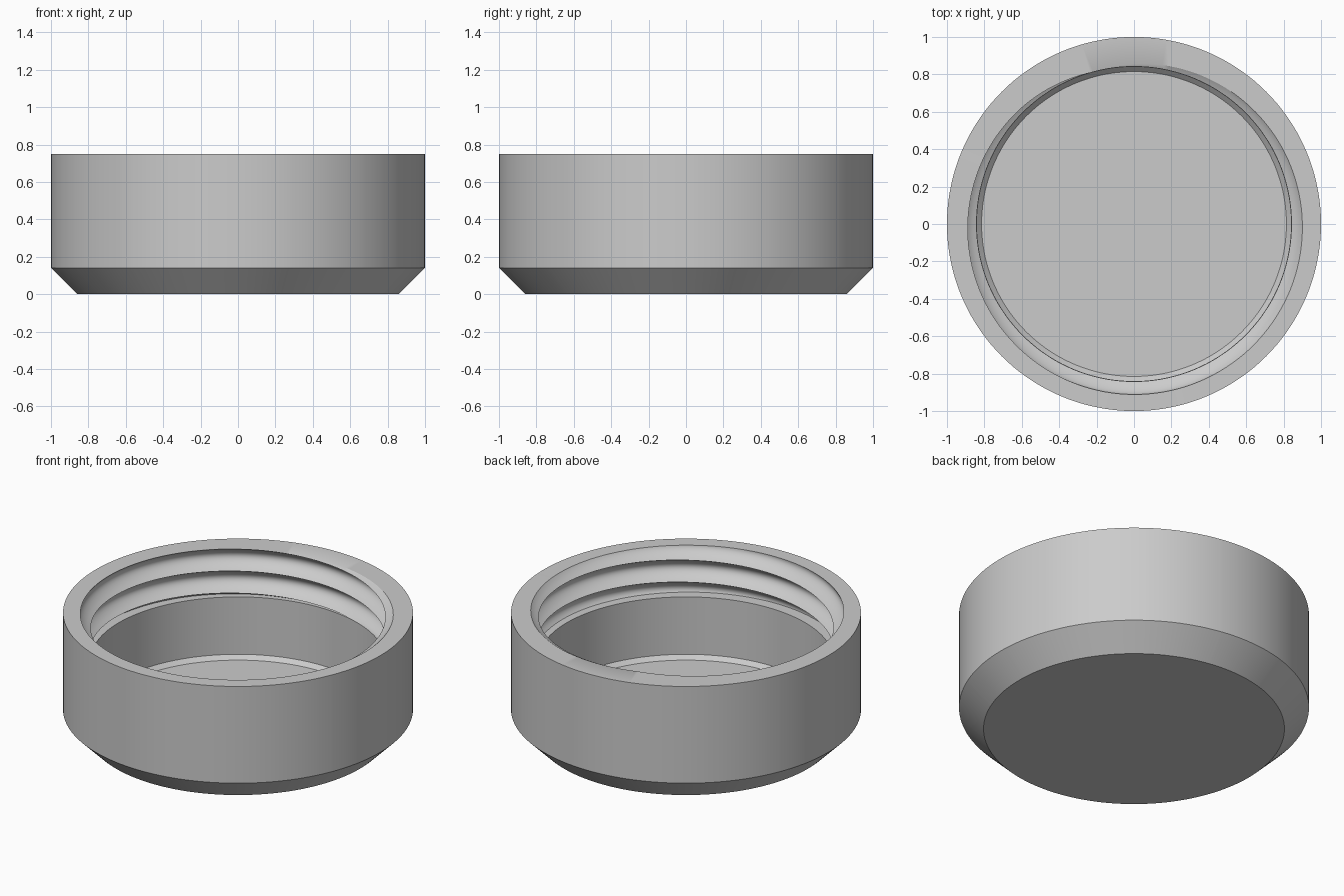
import bpy, bmesh, math
from mathutils import Vector

if "Cube" in bpy.data.objects:
    bpy.data.objects.remove(bpy.data.objects["Cube"])

TOP, LEDGE = 0.75, 0.457          # upper and lower limits of the thread
BORE, DEPTH, PITCH = 0.84, 0.07, 0.139
START = 0.292                     # height of the first crest
COLS, STEPS, TURNS = 144, 14, 4


def thread_radius(phase):
    """Narrow crest with a rounded root."""
    return BORE + 0.002 + DEPTH * abs(math.sin(math.pi * phase)) ** 0.8


bm = bmesh.new()

# Helical thread surface, joined to itself after one turn
columns = []
for i in range(COLS + 1):
    turn = i / COLS
    a = turn * math.tau
    column = []
    for k in range(TURNS * STEPS + 1):
        r = thread_radius((k % STEPS) / STEPS)
        z = START + PITCH * (turn + k / STEPS)
        column.append(bm.verts.new((r * math.cos(a), r * math.sin(a), z)))
    columns.append(column)
for left, right in zip(columns, columns[1:]):
    for k in range(TURNS * STEPS):
        bm.faces.new((left[k], right[k], right[k + 1], left[k + 1]))
bmesh.ops.remove_doubles(bm, verts=bm.verts, dist=0.0001)


# Trim the thread flat at the rim and at the ledge
def trim(z, direction):
    geom = bm.verts[:] + bm.edges[:] + bm.faces[:]
    bmesh.ops.bisect_plane(bm, geom=geom, dist=0.00001, plane_co=(0, 0, z),
                           plane_no=(0, 0, direction), clear_outer=True)


trim(TOP, 1)
trim(LEDGE, -1)
bmesh.ops.remove_doubles(bm, verts=bm.verts, dist=0.0005)


def boundary(z):
    return [e for e in bm.edges if e.is_boundary
            and all(abs(v.co.z - z) < 0.001 for v in e.verts)]


def extend(edges, profile):
    """Carry an edge loop along (radius, height) points and close it with a disc."""
    for radius, z in profile:
        geom = bmesh.ops.extrude_edge_only(bm, edges=edges)["geom"]
        verts = [g for g in geom if isinstance(g, bmesh.types.BMVert)]
        ring = set(verts)
        edges = [g for g in geom if isinstance(g, bmesh.types.BMEdge)
                 and all(v in ring for v in g.verts)]
        for v in verts:
            flat = Vector((v.co.x, v.co.y)).normalized() * radius
            v.co = (flat.x, flat.y, z)
    verts.sort(key=lambda v: math.atan2(v.co.y, v.co.x))
    bm.faces.new(verts)


rim_loop, ledge_loop = boundary(TOP), boundary(LEDGE)
# Rim, outer wall, lower chamfer and underside
extend(rim_loop, [(1, TOP), (1, 0.14), (0.86, 0)])
# Ledge, plain bore, small chamfer and inner floor
extend(ledge_loop, [(BORE, LEDGE), (BORE, 0.095), (0.815, 0.07)])
bmesh.ops.recalc_face_normals(bm, faces=bm.faces)

mesh = bpy.data.meshes.new("threaded_cap")
bm.to_mesh(mesh)
bm.free()
cap = bpy.data.objects.new("threaded_cap", mesh)
bpy.context.collection.objects.link(cap)

# Plain grey finish
grey = bpy.data.materials.new("light_grey")
grey.use_nodes = True
colour = (0.6, 0.6, 0.6, 1)
grey.diffuse_color = colour
grey.node_tree.nodes["Principled BSDF"].inputs["Base Color"].default_value = colour
mesh.materials.append(grey)

bpy.ops.object.select_all(action="DESELECT")
cap.select_set(True)
bpy.context.view_layer.objects.active = cap
bpy.ops.object.shade_smooth_by_angle(angle=math.radians(32))
